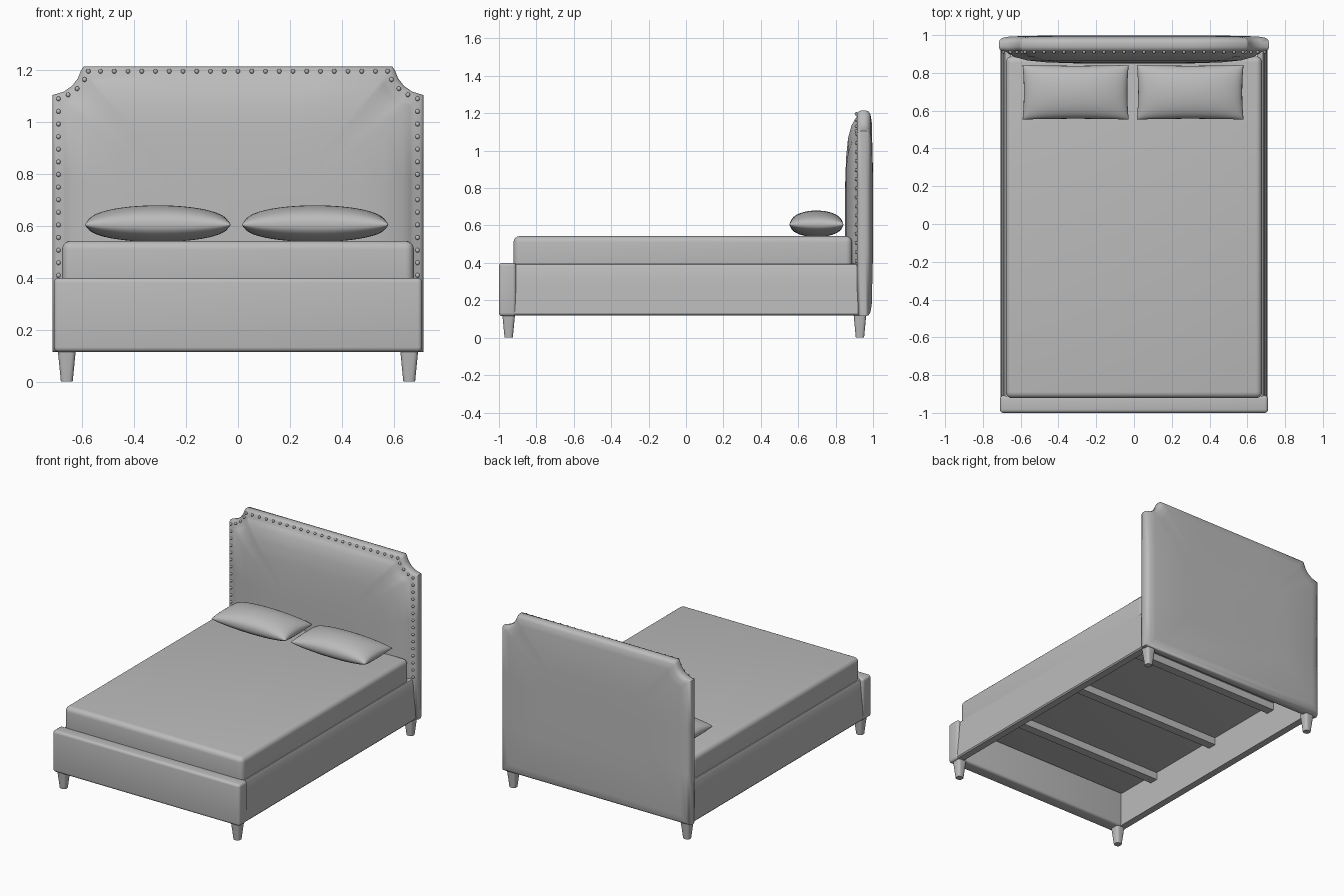
import bpy, bmesh, math
from mathutils import Matrix, Vector

if "Cube" in bpy.data.objects:
    bpy.data.objects.remove(bpy.data.objects["Cube"])

grey = bpy.data.materials.new("grey upholstery")
grey.diffuse_color = (0.5, 0.5, 0.5, 1)
grey.use_nodes = True
grey.node_tree.nodes["Principled BSDF"].inputs["Base Color"].default_value = grey.diffuse_color


def finish(name, bm, angle=40):
    bmesh.ops.recalc_face_normals(bm, faces=bm.faces[:])
    me = bpy.data.meshes.new(name)
    bm.to_mesh(me)
    bm.free()
    me.materials.append(grey)
    ob = bpy.data.objects.new(name, me)
    bpy.context.collection.objects.link(ob)
    bpy.ops.object.select_all(action='DESELECT')
    ob.select_set(True)
    bpy.context.view_layer.objects.active = ob
    bpy.ops.object.shade_smooth_by_angle(angle=math.radians(angle))
    return ob


def box(name, lo, hi, bevel=0.0, seg=4, taper=1.0):
    """Rounded box; taper scales the bottom face about its centre."""
    lo, hi = Vector(lo), Vector(hi)
    c, s = (lo + hi) / 2, hi - lo
    bm = bmesh.new()
    bmesh.ops.create_cube(bm, size=1)
    for v in bm.verts:
        k = taper if v.co.z < 0 else 1
        v.co = Vector((c.x + v.co.x * s.x * k, c.y + v.co.y * s.y * k, c.z + v.co.z * s.z))
    if bevel:
        edges = bm.edges[:]
        if taper != 1:  # legs: round only the upright edges
            edges = [e for e in edges if abs(e.verts[0].co.z - e.verts[1].co.z) > 0.01]
        bmesh.ops.bevel(bm, geom=edges, offset=bevel, segments=seg, profile=0.5, affect='EDGES')
    return finish(name, bm)


def loft(name, rings, angle=40):
    """Skin a list of closed point rings and cap both ends."""
    bm = bmesh.new()
    vs = [[bm.verts.new(p) for p in r] for r in rings]
    n = len(vs[0])
    for a, b in zip(vs, vs[1:]):
        for i in range(n):
            j = (i + 1) % n
            bm.faces.new((a[i], a[j], b[j], b[i]))
    bm.faces.new(vs[0])
    bm.faces.new(vs[-1][::-1])
    return finish(name, bm, angle)


# Headboard: notched outline, inset in steps so front and back are padded
half = [(0.715, 0.115), (0.715, 0.45), (0.715, 0.8), (0.715, 1.105), (0.672, 1.118),
        (0.64, 1.14), (0.617, 1.17), (0.606, 1.198), (0.595, 1.215), (0.3, 1.215)]
outline = half + [(-x, z) for x, z in reversed(half)]
steps = [(0.3, 0.999), (0.06, 0.993), (0.02, 0.986), (0.005, 0.976), (0, 0.96), (0, 0.937),
         (0.005, 0.923), (0.016, 0.915), (0.04, 0.911), (0.05, 0.902), (0.08, 0.885),
         (0.15, 0.866), (0.25, 0.856), (0.42, 0.85)]
zc, hz, hx = 0.665, 0.55, 0.715
loft("headboard", [[(x * (hx - d) / hx, y, zc + (z - zc) * (hz - d) / hz) for x, z in outline]
                   for d, y in steps], 60)

# Nail heads along the headboard border
spots = [(0.692, 0.41 + i * 0.0486) for i in range(15)]
spots += [(0.655, 1.106), (0.62, 1.13), (0.592, 1.165), (0.577, 1.197)]
spots += [(0.053 * i, 1.197) for i in range(1, 11)]
spots += [(-x, z) for x, z in spots] + [(0, 1.197)]
bm = bmesh.new()
for x, z in spots:
    bmesh.ops.create_uvsphere(bm, u_segments=10, v_segments=6, radius=0.009,
                              matrix=Matrix.Translation((x, 0.911, z)))
finish("headboard_nails", bm, 60)

# Footboard
box("footboard", (-0.71, -1.0, 0.115), (0.71, -0.908, 0.4), 0.018)

# Side rails, flaring slightly outward at the bottom
profile = [(0.652, 0.118), (0.7, 0.118), (0.707, 0.126), (0.703, 0.2), (0.696, 0.3),
           (0.69, 0.375), (0.683, 0.391), (0.67, 0.396), (0.652, 0.396)]
for side, s in (("left", -1), ("right", 1)):
    loft(side + "_rail", [[(s * x, y, z) for x, z in profile] for y in (-0.92, 0.925)])

# Cross slats under the mattress
for i, y in enumerate((-0.58, 0, 0.58)):
    box(f"slat_{i + 1}", (-0.66, y - 0.03, 0.3), (0.66, y + 0.03, 0.355))

# Mattress
box("mattress", (-0.678, -0.922, 0.35), (0.678, 0.888, 0.543), 0.033, 5)

# Tapered legs
for s, side in ((-1, "left"), (1, "right")):
    for y, end in ((-0.948, "front"), (0.93, "back")):
        box(f"{end}_{side}_leg", (s * 0.66 - 0.035, y - 0.034, 0), (s * 0.66 + 0.035, y + 0.034, 0.125),
            0.016, 3, 0.65)


# Pillows: puffed grids with pinched corners
def pillow(name, x0, x1, y0, y1, zs, up, down, n=24):
    bm = bmesh.new()
    cx, cy, ax, ay = (x0 + x1) / 2, (y0 + y1) / 2, (x1 - x0) / 2, (y1 - y0) / 2
    for h in (up, -down):
        g = []
        for i in range(n + 1):
            row = []
            for j in range(n + 1):
                u = math.sin(math.pi / 2 * (2 * i / n - 1))
                v = math.sin(math.pi / 2 * (2 * j / n - 1))
                puff = max(0, (1 - u * u) * (1 - v * v)) ** 0.42
                x = cx + ax * u * (1 - 0.025 * (1 - v * v))
                y = cy + ay * v * (1 - 0.03 * (1 - u * u))
                row.append(bm.verts.new((x, y, zs + h * puff)))
            g.append(row)
        for i in range(n):
            for j in range(n):
                bm.faces.new((g[i][j], g[i + 1][j], g[i + 1][j + 1], g[i][j + 1]))
    bmesh.ops.remove_doubles(bm, verts=bm.verts[:], dist=1e-5)
    finish(name, bm, 60)


pillow("left_pillow", -0.59, -0.028, 0.553, 0.842, 0.605, 0.075, 0.066)
pillow("right_pillow", 0.015, 0.58, 0.553, 0.842, 0.605, 0.075, 0.066)
